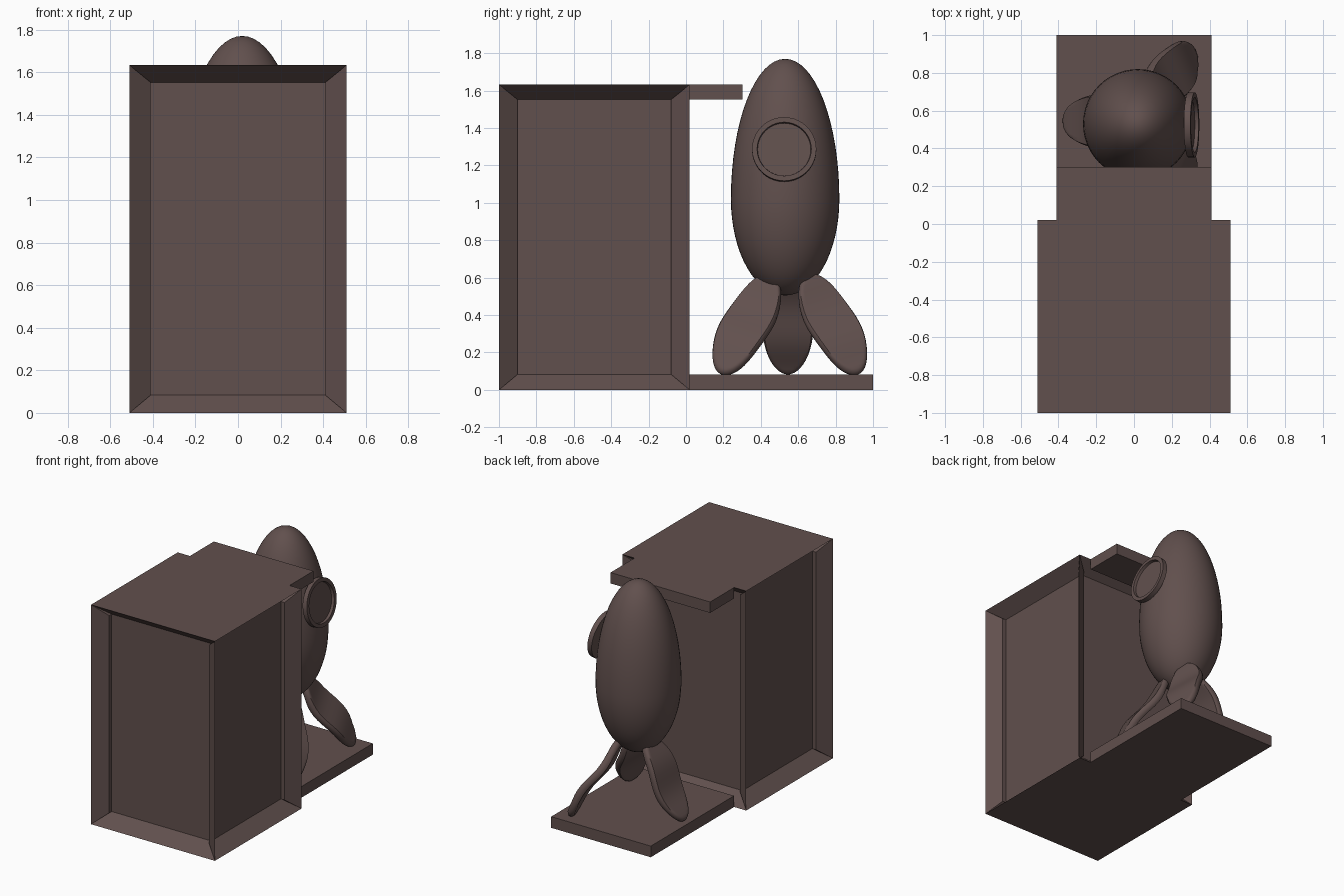
import bpy, bmesh, math
from mathutils import Vector, Matrix

if "Cube" in bpy.data.objects:
    bpy.data.objects.remove(bpy.data.objects["Cube"])

mat = bpy.data.materials.new("dark_brown")
mat.diffuse_color = (0.12, 0.08, 0.075, 1)
mat.use_nodes = True
mat.node_tree.nodes["Principled BSDF"].inputs["Base Color"].default_value = mat.diffuse_color


def finish(name, bm, smooth=False):
    bmesh.ops.recalc_face_normals(bm, faces=bm.faces)
    me = bpy.data.meshes.new(name)
    bm.to_mesh(me)
    bm.free()
    ob = bpy.data.objects.new(name, me)
    bpy.context.collection.objects.link(ob)
    me.materials.append(mat)
    if smooth:
        bpy.ops.object.select_all(action='DESELECT')
        ob.select_set(True)
        bpy.context.view_layer.objects.active = ob
        bpy.ops.object.shade_smooth_by_angle(angle=math.radians(40))
    return ob


def box(lo, hi):
    lo, hi = Vector(lo), Vector(hi)
    bm = bmesh.new()
    bmesh.ops.create_cube(bm, size=1)
    for v in bm.verts:
        v.co = Vector([lo[i] + (v.co[i] + 0.5) * (hi[i] - lo[i]) for i in range(3)])
    return bm


def lathe(profile, steps):
    bm = bmesh.new()
    vs = [bm.verts.new((r, 0, z)) for r, z in profile]
    edges = [bm.edges.new(p) for p in zip(vs, vs[1:])]
    bmesh.ops.spin(bm, geom=vs + edges, cent=(0, 0, 0), axis=(0, 0, 1),
                   angle=2 * math.pi, steps=steps)
    bmesh.ops.remove_doubles(bm, verts=bm.verts, dist=1e-4)
    return bm


# Cabinet with recessed panels on its four sides
bm = box((-0.51, -1, 0), (0.51, 0.02, 1.633))
bm.normal_update()
sides = [f for f in bm.faces if abs(f.normal.z) < 0.5]
bmesh.ops.inset_individual(bm, faces=sides, thickness=0.1, depth=-0.1)
for v in bm.verts:
    if 0.01 < v.co.z < 0.5:
        v.co.z = 0.083
    elif 1 < v.co.z < 1.6:
        v.co.z = 1.552
finish("cabinet", bm)

# Floor slab and short roof slab at the back
finish("floor_slab", box((-0.41, 0.02, 0), (0.41, 1, 0.083)))
finish("roof_slab", box((-0.41, 0.02, 1.552), (0.41, 0.302, 1.633)))

# Egg-shaped rocket hull
N = 32
profile = []
for i in range(N + 1):
    a = -math.pi / 2 + math.pi * i / N
    profile.append((0.29 * math.cos(a), 1.02 + math.sin(a) * (0.75 if a > 0 else 0.515)))
bm = lathe(profile, 48)
bmesh.ops.translate(bm, vec=(0.02, 0.53, 0), verts=bm.verts)
finish("rocket_hull", bm, True)

# Round porthole with a raised rim and sunken pane
bm = lathe([(0, -0.035), (0.172, -0.035), (0.172, 0), (0.145, 0),
            (0.142, -0.02), (0, -0.02)], 40)
bm.transform(Matrix.Translation((0.322, 0.525, 1.288))
             @ Matrix.Rotation(math.radians(82), 4, 'Y'))
finish("porthole", bm, True)


# Paddle-shaped legs with a slight wave
def leg(name, centre, long_axis, wide_axis, mirror_y=None):
    L = Vector(long_axis).normalized()
    W = Vector(wide_axis)
    W = (W - W.dot(L) * L).normalized()
    n = L.cross(W)
    bm = bmesh.new()
    bmesh.ops.create_uvsphere(bm, u_segments=32, v_segments=24, radius=1)
    for v in bm.verts:
        a, b, c = v.co.z, v.co.x, v.co.y
        t = max(-1, min(1, c * 3)) * 0.026 + 0.012 * math.sin(math.pi * a * 1.5)
        v.co = Vector(centre) + L * a * 0.32 + W * b * 0.138 + n * t
        if mirror_y is not None:
            v.co.y = 2 * mirror_y - v.co.y
    finish(name, bm, True)


right = ((0.197, 0.785, 0.35), (0.4, 0.43, -0.81), (-0.376, 0.88, 0.283))
leg("right_rear_leg", *right)
leg("right_front_leg", *right, mirror_y=0.555)
leg("left_leg", (-0.21, 0.545, 0.365), (-0.45, 0, -0.89), (0, 1, 0))
